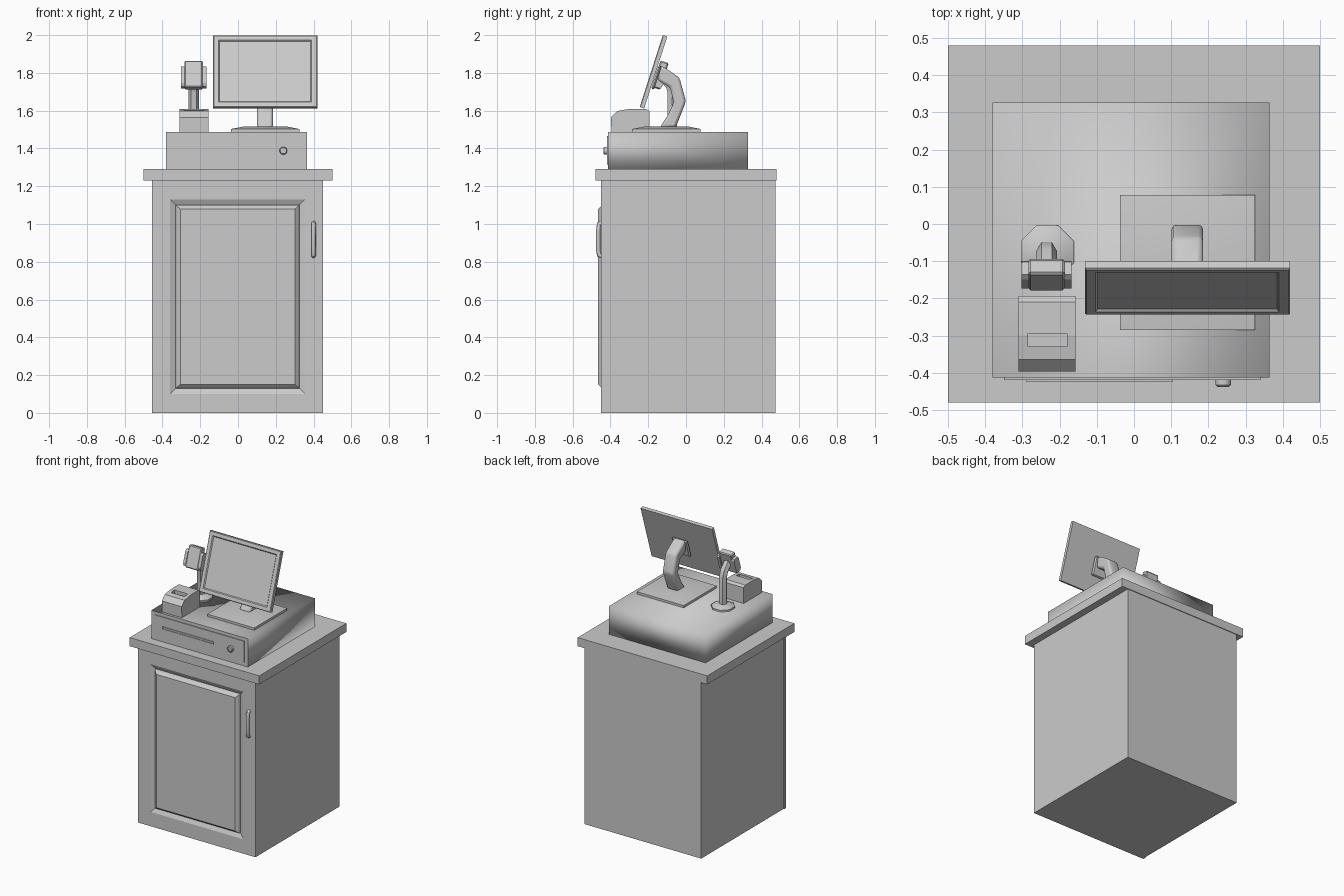
import bpy, bmesh, math
from mathutils import Vector

if "Cube" in bpy.data.objects:
    bpy.data.objects.remove(bpy.data.objects["Cube"])

TILT = math.radians(-17.8)


def finish(name, bm, smooth=None):
    bmesh.ops.recalc_face_normals(bm, faces=bm.faces[:])
    me = bpy.data.meshes.new(name)
    bm.to_mesh(me)
    bm.free()
    ob = bpy.data.objects.new(name, me)
    bpy.context.collection.objects.link(ob)
    if smooth:
        smooth_angle(ob, smooth)
    return ob


def smooth_angle(ob, deg):
    bpy.ops.object.select_all(action='DESELECT')
    ob.select_set(True)
    bpy.context.view_layer.objects.active = ob
    bpy.ops.object.shade_smooth_by_angle(angle=math.radians(deg))


def rings(name, *loops):
    """Loft upright rectangles (x0, x1, z0, z1, y) from back to front."""
    bm = bmesh.new()
    rows = [[bm.verts.new(p) for p in ((a, y, c), (b, y, c), (b, y, d), (a, y, d))]
            for a, b, c, d, y in loops]
    for r, s in zip(rows, rows[1:]):
        for i in range(4):
            j = (i + 1) % 4
            bm.faces.new((r[i], r[j], s[j], s[i]))
    bm.faces.new(rows[0])
    bm.faces.new(rows[-1])
    return finish(name, bm)


def box(name, x0, x1, y0, y1, z0, z1):
    return rings(name, (x0, x1, z0, z1, y1), (x0, x1, z0, z1, y0))


def prism(name, profile, x0, x1, smooth=None):
    """Extrude a side profile of (y, z) points along x."""
    bm = bmesh.new()
    f = bm.faces.new([bm.verts.new((x0, y, z)) for y, z in profile])
    ext = bmesh.ops.extrude_face_region(bm, geom=[f])['geom']
    bmesh.ops.translate(bm, vec=(x1 - x0, 0, 0),
                        verts=[v for v in ext if isinstance(v, bmesh.types.BMVert)])
    return finish(name, bm, smooth)


def lathe(name, profile, loc, sides, forward=False, smooth=None):
    """Turn (radius, height) points; forward aims the axis at -y."""
    bm = bmesh.new()
    rows = []
    for r, h in profile:
        row = []
        for i in range(sides):
            a = math.tau * (i + 0.5) / sides
            x, y = r * math.cos(a), r * math.sin(a)
            p = Vector((x, -h, y)) if forward else Vector((x, y, h))
            row.append(bm.verts.new(p + Vector(loc)))
        rows.append(row)
    for r, s in zip(rows, rows[1:]):
        for i in range(sides):
            j = (i + 1) % sides
            bm.faces.new((r[i], r[j], s[j], s[i]))
    bm.faces.new(rows[0])
    bm.faces.new(rows[-1])
    return finish(name, bm, smooth)


def tube(name, pts, radius, res=2):
    cu = bpy.data.curves.new(name, 'CURVE')
    cu.dimensions = '3D'
    cu.bevel_depth, cu.bevel_resolution, cu.use_fill_caps = radius, res, True
    sp = cu.splines.new('POLY')
    sp.points.add(len(pts) - 1)
    for p, co in zip(sp.points, pts):
        p.co = (*co, 1)
    ob = bpy.data.objects.new(name, cu)
    bpy.context.collection.objects.link(ob)
    bpy.ops.object.select_all(action='DESELECT')
    ob.select_set(True)
    bpy.context.view_layer.objects.active = ob
    bpy.ops.object.convert(target='MESH')
    ob = bpy.context.object
    smooth_angle(ob, 50)
    return ob


def place(ob, loc):
    ob.location, ob.rotation_euler.x = loc, TILT


def bevel(ob, width, segments=1):
    m = ob.modifiers.new('Bevel', 'BEVEL')
    m.width, m.segments = width, segments


# Cabinet, counter and panelled door
box('cabinet', -.45, .45, -.43, .475, 0, 1.23)
box('counter_top', -.5, .5, -.48, .48, 1.23, 1.29)
rings('door',
      (-.455, .45, 0, 1.23, -.43), (-.455, .45, 0, 1.23, -.45),
      (-.36, .355, .10, 1.13, -.45), (-.33, .325, .13, 1.10, -.435),
      (-.325, .32, .135, 1.095, -.45),
      (-.305, .302, .15, 1.08, -.465))
tube('door_handle', [(.40, -.445, .83), (.40, -.461, .836), (.40, -.465, .87),
                     (.40, -.465, .96), (.40, -.461, 1.0), (.40, -.445, 1.006)], .012)

# Cash drawer: soft-shaded shell with a flat front
drawer = box('cash_drawer', -.38, .365, -.413, .327, 1.29, 1.487)
for poly in drawer.data.polygons:
    poly.use_smooth = poly.normal.y > -.5
rings('drawer_front',
      (-.35, .34, 1.315, 1.465, -.41), (-.35, .34, 1.315, 1.465, -.419),
      (-.342, .332, 1.323, 1.457, -.419))
rings('drawer_slot_pull',
      (-.29, .105, 1.382, 1.400, -.415), (-.29, .105, 1.382, 1.400, -.424),
      (-.286, .101, 1.386, 1.396, -.424), (-.286, .101, 1.386, 1.396, -.420))
lathe('drawer_lock', [(.021, 0), (.021, .018), (.016, .023), (.009, .023), (.009, .019)],
      (.24, -.415, 1.388), 16, forward=True, smooth=40)

# Receipt printer with paper slot
printer = prism('receipt_printer',
                [(-.395, 1.487), (-.397, 1.565), (-.365, 1.598), (-.30, 1.609),
                 (-.21, 1.609), (-.193, 1.597), (-.193, 1.487)], -.31, -.157)
slot = box('slot_cutter', -.285, -.18, -.33, -.295, 1.585, 1.65)
slot.hide_render = True
slot.hide_set(True)
slot.display_type = 'WIRE'
cut = printer.modifiers.new('Slot', 'BOOLEAN')
cut.object, cut.operation, cut.solver = slot, 'DIFFERENCE', 'EXACT'

# Scanner on its pole
lathe('scanner_base', [(.077, 0), (.077, .012), (.055, .022), (.03, .03)],
      (-.233, -.075, 1.487), 8, smooth=50)
tube('scanner_pole', [(-.235, -.073, 1.50), (-.235, -.073, 1.70),
                      (-.235, -.085, 1.735), (-.235, -.13, 1.785)], .028, 1)
head = box('scanner_head', -.049, .049, -.0225, .0225, -.074, .074)
bevel(head, .006)
place(head, (-.235, -.136, 1.788))
for side, x in (('left', -.057), ('right', .057)):
    cheek = prism(f'scanner_cheek_{side}',
                  [(-.024, -.04), (-.015, -.056), (.02, -.056), (.026, -.045),
                   (.026, .045), (.02, .054), (-.015, .054), (-.024, .04)],
                  x - .01, x + .01)
    place(cheek, (-.235, -.138, 1.777))

# Monitor: tilted screen, back mount, bent neck and plate
monitor = rings('monitor',
                (-.276, .276, -.20, .20, .0125), (-.276, .276, -.20, .20, -.0085),
                (-.272, .272, -.196, .196, -.0125), (-.248, .246, -.173, .173, -.0125),
                (-.242, .240, -.167, .167, -.006))
place(monitor, (.144, -.172, 1.806))
mount = box('monitor_mount', -.06, .06, .01, .027, -.075, .055)
bevel(mount, .008)
place(mount, (.144, -.172, 1.79))
neck = prism('monitor_neck',
             [(-.14, 1.51), (-.10, 1.57), (-.065, 1.64), (-.085, 1.725), (-.15, 1.76),
              (-.145, 1.84), (-.115, 1.83), (-.035, 1.775), (0, 1.65), (-.025, 1.585),
              (-.055, 1.51)], .101, .186)
bevel(neck, .014, 2)
smooth_angle(neck, 60)
plate = box('monitor_stand_plate', -.037, .325, -.285, .078, 1.487, 1.503)
bm = bmesh.new()
bm.from_mesh(plate.data)
top = max(bm.faces, key=lambda f: f.calc_center_median().z)
bmesh.ops.inset_region(bm, faces=[top], thickness=.10, depth=.014)
bm.to_mesh(plate.data)
bm.free()
smooth_angle(plate, 30)
